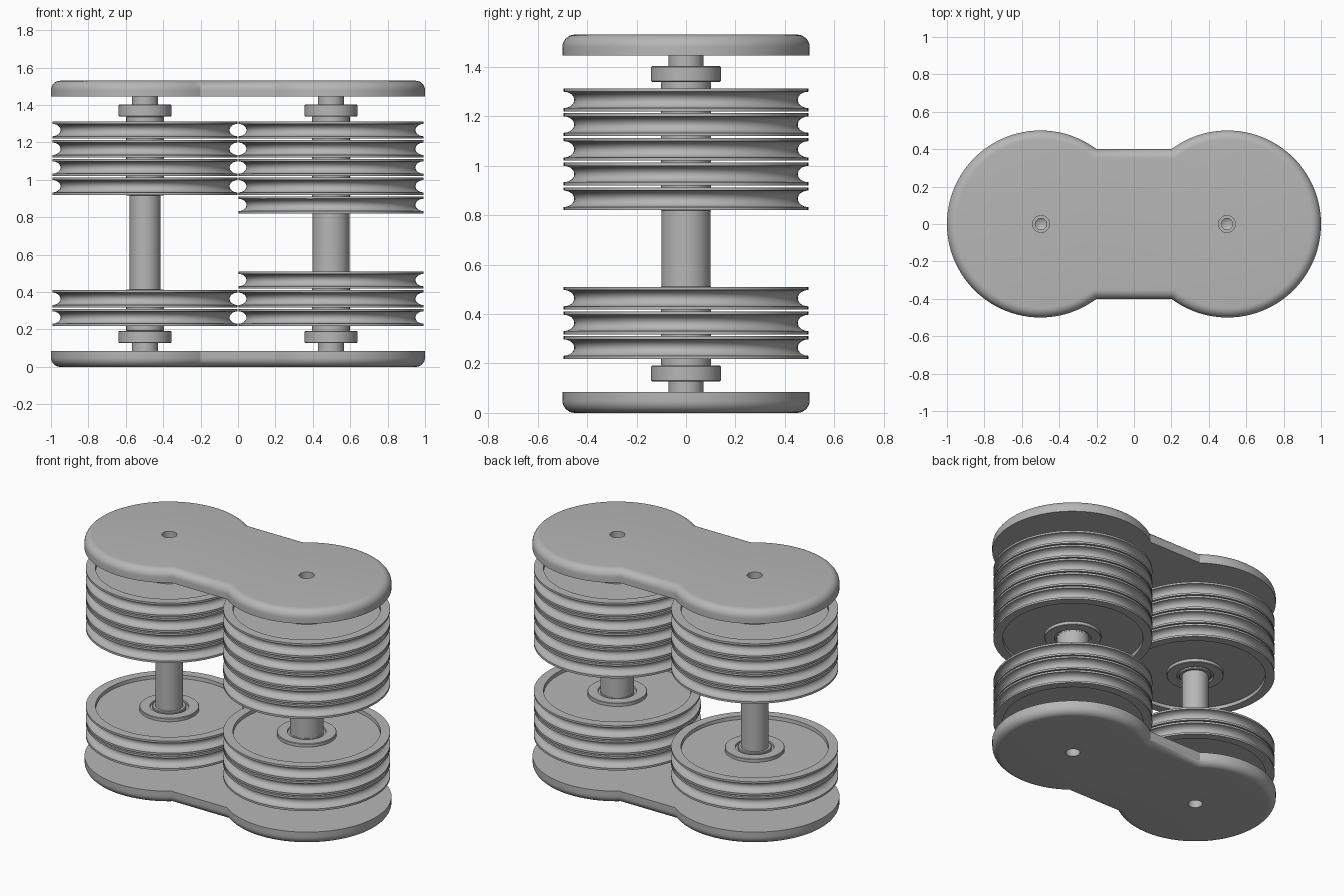
import bpy
import bmesh
from math import sin, cos, asin, pi, radians
from mathutils import Vector

if "Cube" in bpy.data.objects:
    bpy.data.objects.remove(bpy.data.objects["Cube"], do_unlink=True)

HEIGHT = 1.53
AXLE_X = 0.497
PLATE_T = 0.084
PULLEY_H = 0.092
PULLEY_R = 0.495
STEP = 0.1
FIRST_Z = 0.218

# One plain metal colour
GREY = (0.47, 0.47, 0.47, 1.0)
metal = bpy.data.materials.new("metal_grey")
metal.use_nodes = True
metal.diffuse_color = GREY
metal.node_tree.nodes["Principled BSDF"].inputs["Base Color"].default_value = GREY


def finish(name, bm, location):
    bmesh.ops.remove_doubles(bm, verts=bm.verts, dist=1e-5)
    bmesh.ops.recalc_face_normals(bm, faces=bm.faces)
    mesh = bpy.data.meshes.new(name)
    bm.to_mesh(mesh)
    bm.free()
    mesh.materials.append(metal)
    obj = bpy.data.objects.new(name, mesh)
    obj.location = location
    bpy.context.collection.objects.link(obj)
    bpy.ops.object.select_all(action='DESELECT')
    obj.select_set(True)
    bpy.context.view_layer.objects.active = obj
    bpy.ops.object.shade_smooth_by_angle(angle=radians(30))
    return obj


def lathe(name, profile, location, closed=True, steps=96):
    """Spin an (r, z) profile about the vertical axis."""
    bm = bmesh.new()
    verts = [bm.verts.new((r, 0, z)) for r, z in profile]
    pairs = list(zip(verts, verts[1:]))
    if closed:
        pairs.append((verts[-1], verts[0]))
    edges = [bm.edges.new(p) for p in pairs]
    bmesh.ops.spin(bm, geom=verts + edges, cent=(0, 0, 0), axis=(0, 0, 1),
                   angle=2 * pi, steps=steps, use_merge=True)
    return finish(name, bm, location)


def ring(name, inner, outer, z0, z1, x):
    c = 0.004
    return lathe(name, [(inner, z0), (outer - c, z0), (outer, z0 + c),
                        (outer, z1 - c), (outer - c, z1), (inner, z1)], (x, 0, 0))


def outline(inset, n=64):
    """Two discs joined by a straight bridge, offset inwards."""
    radius, half = 0.5 - inset, 0.4 - inset
    a = asin(half / radius)
    points = []
    for cx, start, end in ((0.5, a - pi, pi - a), (-0.5, a, 2 * pi - a)):
        for i in range(n + 1):
            t = start + (end - start) * i / n
            points.append((cx + radius * cos(t), radius * sin(t)))
    return points


def hole_outline(x, r, n=32):
    return [(x + r * cos(2 * pi * i / n), r * sin(2 * pi * i / n)) for i in range(n)]


def end_plate(name, base, direction):
    """Flat inside face at base, rounded edge on the outside face."""
    bm = bmesh.new()

    def loop(points, z):
        vs = [bm.verts.new((x, y, base + direction * z)) for x, y in points]
        return vs, [bm.edges.new((a, b)) for a, b in zip(vs, vs[1:] + vs[:1])]

    def wall(lower, upper):
        n = len(lower)
        for i in range(n):
            j = (i + 1) % n
            bm.faces.new((lower[i], lower[j], upper[j], upper[i]))

    # Rounded outer wall as a stack of offset outlines
    fillet, segs = 0.05, 8
    levels = [(0, 0)]
    for i in range(segs + 1):
        t = pi / 2 * i / segs
        levels.append((fillet * (1 - cos(t)), PLATE_T - fillet + fillet * sin(t)))
    rims = [loop(outline(inset), z) for inset, z in levels]
    for low, high in zip(rims, rims[1:]):
        wall(low[0], high[0])

    # Screw holes and the two flat faces
    inside, outside = list(rims[0][1]), list(rims[-1][1])
    for x in (-AXLE_X, AXLE_X):
        low = loop(hole_outline(x, 0.045), 0)
        high = loop(hole_outline(x, 0.045), PLATE_T)
        wall(low[0], high[0])
        inside += low[1]
        outside += high[1]
    for edges in (inside, outside):
        bmesh.ops.triangle_fill(bm, edges=edges, use_beauty=True, normal=Vector((0, 0, 1)))
    return finish(name, bm, (0, 0, 0))


def pulley(name, x, z):
    """Grooved wheel with a recessed web and a raised hub on both faces."""
    h = PULLEY_H / 2
    lip, depth, recess = 0.033, 0.043, 0.022
    top = [(PULLEY_R, h), (0.437, h), (0.435, h - recess), (0.177, h - recess),
           (0.177, h - 0.003), (0.174, h), (0.115, h), (0.113, h - 0.01), (0.098, h - 0.01)]
    bottom = [(r, -zz) for r, zz in reversed(top)]
    groove = []
    for i in range(17):
        t = pi * i / 16
        groove.append((PULLEY_R - depth * sin(t), -lip * cos(t)))
    return lathe(name, top + bottom + groove, (x, 0, z + h))


def axle(name, x, radius):
    """Turned shaft with narrower ends and a drilled screw hole in each end."""
    half = HEIGHT / 2
    end = half - PLATE_T
    lower = [(0, -end + 0.12), (0.03, -end + 0.1), (0.03, -end), (0.07, -end),
             (0.07, -end + 0.1), (radius, -end + 0.1)]
    upper = [(r, -z) for r, z in reversed(lower)]
    return lathe(name, lower + upper, (x, 0, half), closed=False)


# End plates
end_plate("bottom_plate", PLATE_T, -1)
end_plate("top_plate", HEIGHT - PLATE_T, 1)

# Two pulley stacks: side, axle position, shaft radius, lower and upper counts
for side, x, shaft_r, low_n, high_n in (("right", -AXLE_X, 0.082, 2, 4),
                                        ("left", AXLE_X, 0.1, 3, 5)):
    axle(side + "_axle", x, shaft_r)
    for part, count in (("lower", low_n), ("upper", high_n)):
        for i in range(count):
            z = FIRST_Z + STEP * i
            if part == "upper":
                z = HEIGHT - z - PULLEY_H
            pulley(f"{side}_{part}_pulley_{i + 1}", x, z)
        # Collar and bearing sleeve, mirrored for the upper stack
        spans = (("collar", 0.065, 0.141, 0.127, 0.192),
                 ("bearing_sleeve", 0.065, 0.1005, 0.19,
                  FIRST_Z + STEP * (count - 1) + PULLEY_H + 0.004))
        for label, inner, outer, z0, z1 in spans:
            if part == "upper":
                z0, z1 = HEIGHT - z1, HEIGHT - z0
            ring(f"{side}_{part}_{label}", inner, outer, z0, z1, x)
